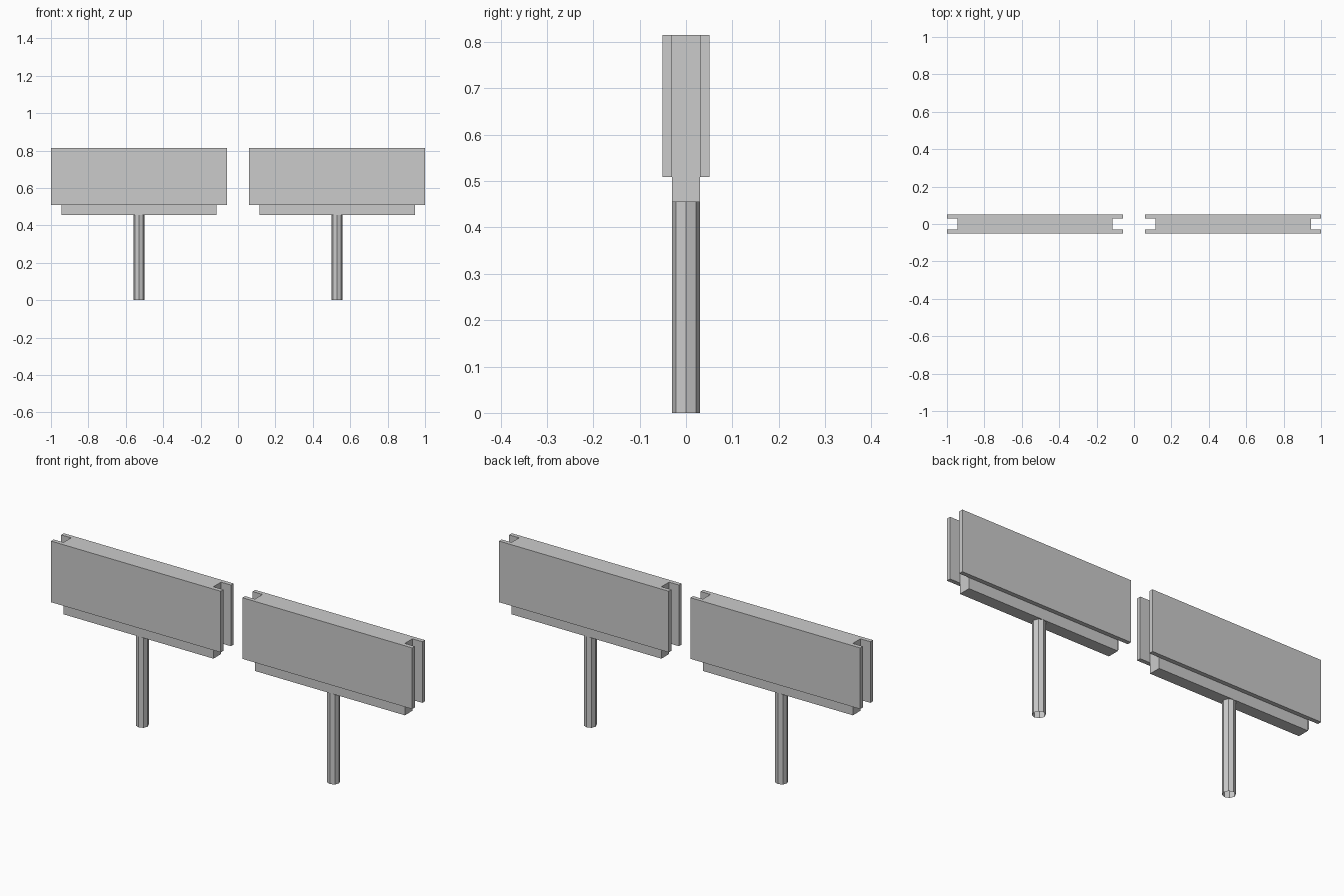
import bpy
import bmesh

cube = bpy.data.objects.get("Cube")
if cube:
    bpy.data.objects.remove(cube, do_unlink=True)

grey = bpy.data.materials.new("plain grey")
grey.use_nodes = True
color = (0.6, 0.6, 0.6, 1)
grey.diffuse_color = color
grey.node_tree.nodes["Principled BSDF"].inputs["Base Color"].default_value = color


def add_object(name, bm):
    mesh = bpy.data.meshes.new(name)
    bm.to_mesh(mesh)
    bm.free()
    mesh.materials.append(grey)
    bpy.context.collection.objects.link(bpy.data.objects.new(name, mesh))


def box(name, x, y, z):
    """Box from (low, high) ranges on each axis."""
    bm = bmesh.new()
    bmesh.ops.create_cube(bm, size=1)
    for v in bm.verts:
        v.co = [lo + (c + 0.5) * (hi - lo) for c, (lo, hi) in zip(v.co, (x, y, z))]
    add_object(name, bm)


def pole(name, x, radius, height):
    """Eight-sided tube with open ends."""
    bm = bmesh.new()
    bmesh.ops.create_cone(bm, cap_ends=False, segments=8, radius1=radius,
                          radius2=radius, depth=height)
    bmesh.ops.translate(bm, verts=bm.verts, vec=(x, 0, height / 2))
    add_object(name, bm)


TOP, CORE_BOTTOM, PANEL_BOTTOM = 0.815, 0.455, 0.509
CORE_Y, PANEL_Y = 0.03, 0.051

# Two matching signs side by side
for side, cx in (("left", 0.53), ("right", -0.53)):
    box(side + "_core", (cx - 0.415, cx + 0.415), (-CORE_Y, CORE_Y), (CORE_BOTTOM, TOP))
    # Overhanging boards on both faces of the core
    for face, s in (("front", -1), ("back", 1)):
        box(f"{side}_{face}_board", (cx - 0.47, cx + 0.47),
            sorted((s * CORE_Y, s * PANEL_Y)), (PANEL_BOTTOM, TOP))
    pole(side + "_pole", cx, 0.03, CORE_BOTTOM)
